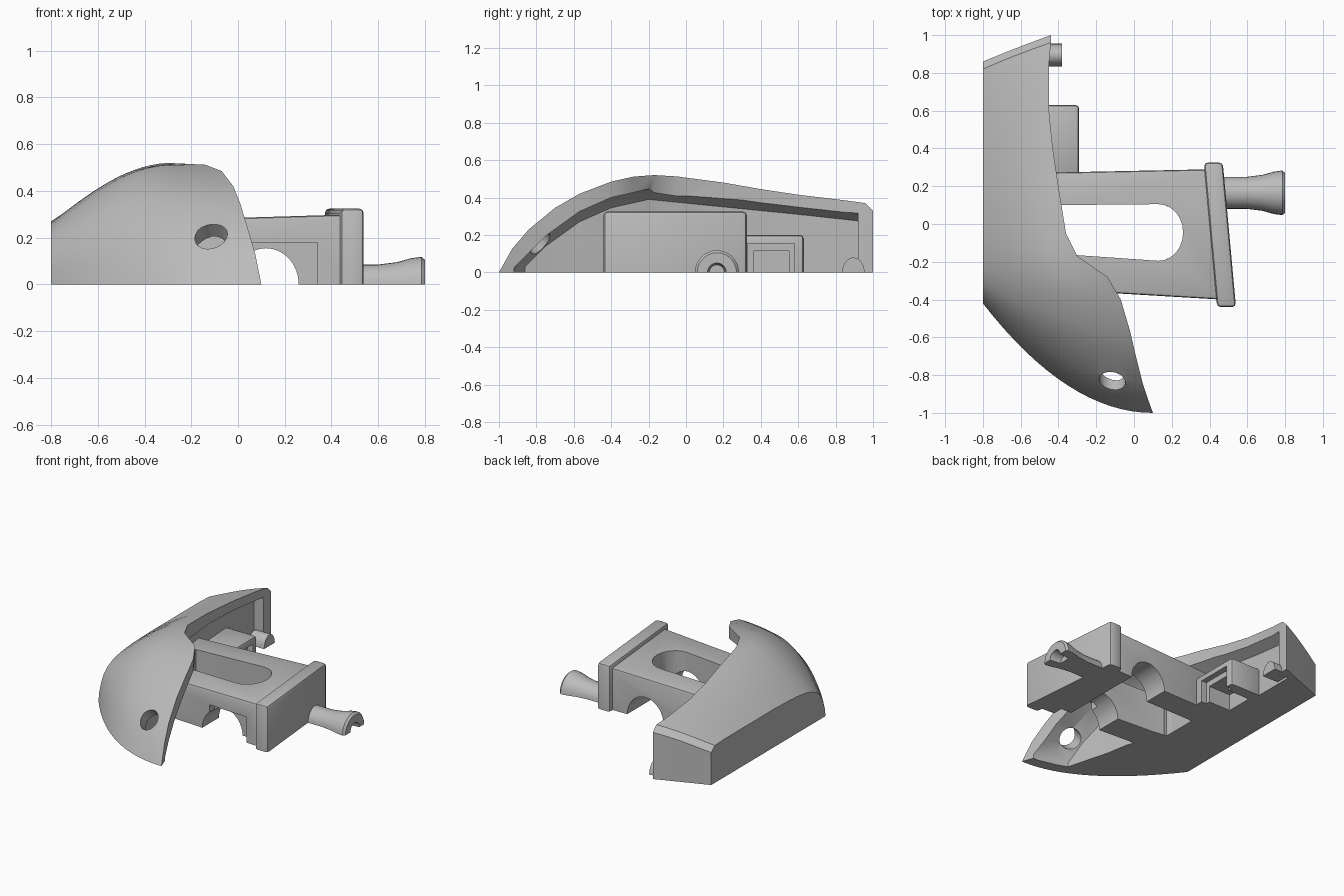
import bpy, bmesh, math
from mathutils import Vector, Matrix

old = bpy.data.objects.get("Cube")
if old:
    bpy.data.objects.remove(old, do_unlink=True)

grey = bpy.data.materials.new("plain grey")
grey.use_nodes = True
grey.diffuse_color = (0.5, 0.5, 0.5, 1)
grey.node_tree.nodes["Principled BSDF"].inputs["Base Color"].default_value = (0.5, 0.5, 0.5, 1)


def finish(name, bm):
    bmesh.ops.remove_doubles(bm, verts=bm.verts, dist=0.0005)
    bmesh.ops.recalc_face_normals(bm, faces=bm.faces)
    mesh = bpy.data.meshes.new(name)
    bm.to_mesh(mesh)
    bm.free()
    mesh.materials.append(grey)
    ob = bpy.data.objects.new(name, mesh)
    bpy.context.collection.objects.link(ob)
    return ob


def activate(ob):
    bpy.ops.object.select_all(action='DESELECT')
    ob.select_set(True)
    bpy.context.view_layer.objects.active = ob


def prism(name, pts, lo, hi, axis='z', bevel=0, rise=0):
    """Extrude a flat outline along z (x,y points), y (x,z) or x (y,z); the base stays sharp."""
    place = {'z': lambda a, b, h: (a, b, h + rise * a * (h > lo)), 'y': lambda a, b, h: (a, h, b),
             'x': lambda a, b, h: (h, a, b)}[axis]
    bm = bmesh.new()
    rings = [[bm.verts.new(place(a, b, h)) for a, b in pts] for h in (lo, hi)]
    for ring in rings:
        bm.faces.new(ring)
    n = len(pts)
    for i in range(n):
        j = (i + 1) % n
        bm.faces.new((rings[0][i], rings[0][j], rings[1][j], rings[1][i]))
    if bevel:
        bmesh.ops.recalc_face_normals(bm, faces=bm.faces)
        edges = [e for e in bm.edges if max(v.co.z for v in e.verts) > 0.001]
        bmesh.ops.bevel(bm, geom=edges, offset=bevel, segments=2, profile=0.5, affect='EDGES')
    return finish(name, bm)


def rect(a0, a1, b0, b1):
    return [(a0, b0), (a1, b0), (a1, b1), (a0, b1)]


def cut(ob, cutter):
    cutter.hide_render = True
    mod = ob.modifiers.new("cut", 'BOOLEAN')
    mod.operation, mod.solver, mod.object = 'DIFFERENCE', 'EXACT', cutter
    activate(ob)
    bpy.ops.object.modifier_apply(modifier=mod.name)
    bpy.data.objects.remove(cutter, do_unlink=True)


def smooth(ob):
    activate(ob)
    bpy.ops.object.shade_smooth_by_angle(angle=math.radians(32))


def swell(x):
    """Share of the full height the shell has reached at x."""
    return math.sin(min(1, (x + .8) / .52) * math.pi / 2)


# Shell: bulged loft from the flat outer side to the open rim
rim = [(.1, -1, 0), (.075, -.93, .125), (.045, -.84, .23), (.01, -.7, .345), (-.02, -.57, .42),
       (-.07, -.4, .485), (-.14, -.28, .512), (-.3, -.17, .52), (-.36, -.05, .513),
       (-.4, .2, .48), (-.43, .4, .445), (-.45, .6, .415), (-.45, .85, .385),
       (-.44, .96, .37), (-.44, 1, .33), (-.44, 1, 0)]
side = [(-.42, 0), (-.41, .06), (-.39, .12), (-.36, .17), (-.32, .205), (-.25, .235),
        (-.18, .25), (-.1, .26), (0, .265), (.15, .27), (.35, .27), (.55, .27),
        (.72, .27), (.82, .265), (.86, .23), (.86, 0)]
STEPS = 16
bm = bmesh.new()
rows = []
for i, ((ex, ey, ez), (sy, sz)) in enumerate(zip(rim, side)):
    back = i / (len(rim) - 1)
    row = []
    for k in range(STEPS + 1):
        s = k / STEPS
        x = -.8 + (ex + .8) * s
        g = 1 - (1 - s) ** 2
        gy = g + (s - g) * back
        gz = swell(x) / swell(ex)
        row.append(bm.verts.new((x, sy + (ey - sy) * gy, sz + (ez - sz) * gz)))
    rows.append(row)
for a, b in zip(rows, rows[1:]):
    for k in range(STEPS):
        bm.faces.new((a[k], a[k + 1], b[k + 1], b[k]))
bm.faces.new([r[0] for r in rows])
edge = [r[-1] for r in rows]
foot = [edge[0]] + [bm.verts.new((v.co.x, v.co.y, 0)) for v in edge[1:-2]] + [edge[-1]] * 2
for i in range(len(edge) - 1):
    loop = list(dict.fromkeys((edge[i], edge[i + 1], foot[i + 1], foot[i])))
    if len(loop) > 2:
        bm.faces.new(loop)
bm.faces.new(rows[0] + foot[1:-2] + rows[-1][::-1])
shell = finish("shell", bm)

# Hollow of the shell: wall depth x and ceiling z along y, ceiling dropping inwards
hollow = [(-.02, -.92, .01), (-.17, -.86, .07), (-.2, -.75, .18), (-.25, -.57, .31),
          (-.28, -.4, .385), (-.36, -.2, .43), (-.44, 0, .41), (-.5, .3, .38),
          (-.52, .6, .35), (-.52, .92, .315)]
bm = bmesh.new()
cols = [[bm.verts.new(p) for p in ((x, y, -.1), (x, y, z - .04), (x + .1, y, z + .015),
                                   (.5, y, z + .015), (.5, y, -.1))] for x, y, z in hollow]
bm.faces.new(cols[0])
bm.faces.new(cols[-1])
for a, b in zip(cols, cols[1:]):
    for k in range(5):
        j = (k + 1) % 5
        bm.faces.new((a[k], a[j], b[j], b[k]))
cut(shell, finish("hollow_cutter", bm))

# Slanting round hole in the nose
bm = bmesh.new()
bmesh.ops.create_cone(bm, cap_ends=True, segments=20, radius1=.07, radius2=.07, depth=.34)
turn = Vector((0, -.7, .7)).to_track_quat('Z', 'Y').to_matrix().to_4x4()
bm.transform(Matrix.Translation((-.115, -.83, .205)) @ turn)
cut(shell, finish("hole_cutter", bm))

# Arm frame with a long slot and an arch beneath; its top climbs gently outwards
arm = prism("arm_frame", [(-.55, -.34), (.46, -.4), (.42, .29), (-.55, .27)], 0, .285,
            bevel=.015, rise=.03)
slot = [(-.4, .1), (-.4, -.15), (-.3, -.165)]
slot += [(.13 + .13 * math.cos(a), -.045 + .15 * math.sin(a))
         for a in [math.radians(-90 + 15 * k) for k in range(13)]]
cut(arm, prism("slot_cutter", slot, -.1, .5))
# the slot also opens the ledge of the shell wall behind it
cut(shell, prism("ledge_cutter", rect(-.4, -.2, -.15, .1), -.1, .3))
smooth(shell)
arch = [(-.02, -.1)] + [(.12 + .14 * math.cos(a), .155 * math.sin(a))
                        for a in [math.pi * (1 - k / 16) for k in range(17)]] + [(.26, -.1)]
cut(arm, prism("arch_cutter", arch, -.6, .6, 'y'))
cut(arm, prism("recess_cutter", rect(.04, .34, -.1, .18), -.6, -.32, 'y'))
smooth(arm)

# End plate, slightly skewed
plate = prism("end_plate", [(.44, -.44), (.54, -.44), (.47, .325), (.37, .325)], 0, .325,
              bevel=.02)
smooth(plate)

# Half-round flared pin with a hollow end
profile = [(.4, .085), (.6, .085), (.68, .095), (.74, .112), (.785, .118), (.8, .105), (.8, .05),
           (.72, .04), (.72, 0), (.4, 0)]
bm = bmesh.new()
TURN = 14
rings = []
for k in range(TURN + 1):
    a = math.pi * k / TURN
    rings.append([bm.verts.new((x, .165 + r * math.cos(a), r * math.sin(a))) for x, r in profile])
for a, b in zip(rings, rings[1:]):
    for i in range(len(profile) - 1):
        bm.faces.new((a[i], a[i + 1], b[i + 1], b[i]))
bm.faces.new(rings[0])
bm.faces.new(rings[-1])
smooth(finish("pin", bm))

# Bracket beside the arm, open below and to the side
bracket = prism("bracket", rect(-.56, -.29, .26, .63), 0, .2, bevel=.02)
cut(bracket, prism("bracket_rebate_cutter", rect(.33, .58, -.1, .155), -.33, -.2, 'x'))
cut(bracket, prism("bracket_window_cutter", rect(.36, .55, -.1, .115), -.5, -.2, 'x'))
smooth(bracket)

# Small half-round peg at the rear rim
peg = [(.895 + .06 * math.cos(a), .08 * math.sin(a))
       for a in [math.pi * k / 10 for k in range(11)]]
smooth(prism("rear_peg", peg, -.5, -.38, 'x'))
